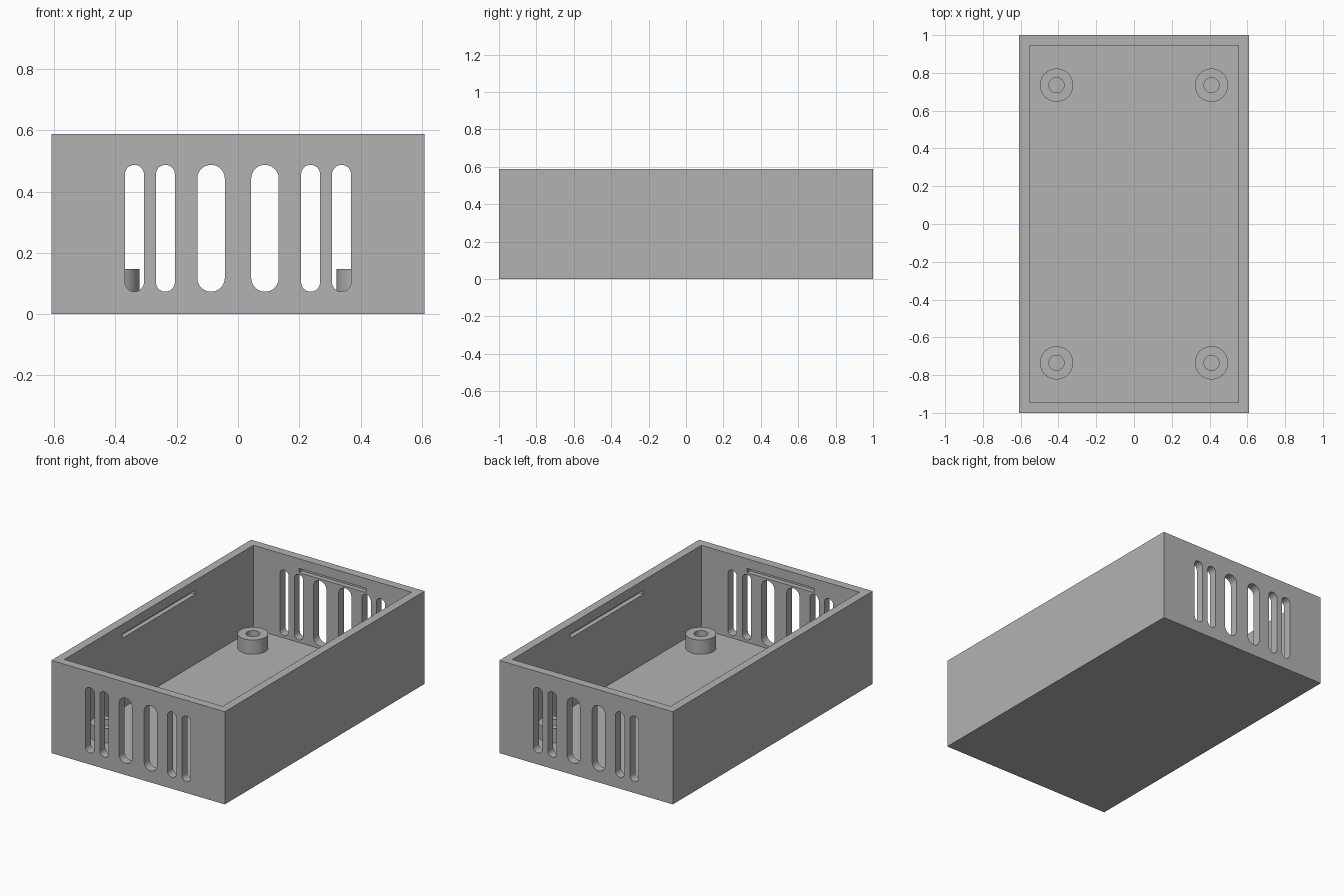
import bpy, bmesh
from math import sin, cos, pi
from mathutils import Matrix, Vector

if "Cube" in bpy.data.objects:
    bpy.data.objects.remove(bpy.data.objects["Cube"])

HX, HY, H = 0.608, 1.0, 0.587      # outer half sizes and height
IX, IY, FLOOR = 0.554, 0.946, 0.057  # cavity half sizes and floor level

grey = bpy.data.materials.new("plain grey")
grey.use_nodes = True
grey.diffuse_color = (0.45, 0.45, 0.45, 1)
grey.node_tree.nodes["Principled BSDF"].inputs["Base Color"].default_value = (0.45, 0.45, 0.45, 1)


def add_box(bm, lo, hi):
    lo, hi = Vector(lo), Vector(hi)
    m = Matrix.Translation((lo + hi) / 2) @ Matrix.Diagonal((*(hi - lo), 1))
    bmesh.ops.create_cube(bm, size=1, matrix=m)


def add_slot(bm, x, radius, z0, z1, steps=16):
    # Rounded slot outline, extruded through both end walls
    ring = []
    for zc, start in ((z1 - radius, 0), (z0 + radius, pi)):
        for i in range(steps + 1):
            a = start + pi * i / steps
            ring.append(bm.verts.new((x + radius * cos(a), -HY - 0.1, zc + radius * sin(a))))
    face = bm.faces.new(ring)
    ext = bmesh.ops.extrude_face_region(bm, geom=[face])["geom"]
    moved = [v for v in ext if isinstance(v, bmesh.types.BMVert)]
    bmesh.ops.translate(bm, verts=moved, vec=(0, 2 * HY + 0.2, 0))


def make(name, bm):
    bmesh.ops.recalc_face_normals(bm, faces=bm.faces[:])
    mesh = bpy.data.meshes.new(name)
    bm.to_mesh(mesh)
    bm.free()
    mesh.materials.append(grey)
    obj = bpy.data.objects.new(name, mesh)
    bpy.context.collection.objects.link(obj)
    return obj


def activate(obj):
    bpy.ops.object.select_all(action="DESELECT")
    obj.select_set(True)
    bpy.context.view_layer.objects.active = obj


def cut(obj, bm):
    cutter = make("cutter", bm)
    cutter.hide_render = True
    mod = obj.modifiers.new("cut", "BOOLEAN")
    mod.operation = "DIFFERENCE"
    mod.solver = "EXACT"
    mod.object = cutter
    activate(obj)
    bpy.ops.object.modifier_apply(modifier=mod.name)
    bpy.data.objects.remove(cutter)


# Open box
bm = bmesh.new()
add_box(bm, (-HX, -HY, 0), (HX, HY, H))
case = make("case", bm)
bm = bmesh.new()
add_box(bm, (-IX, -IY, FLOOR), (IX, IY, H + 0.1))
cut(case, bm)

# Vent slots in the front and back walls
bm = bmesh.new()
for side in (-1, 1):
    for x, radius in ((0.088, 0.045), (0.237, 0.031), (0.338, 0.031)):
        add_slot(bm, side * x, radius, 0.073, 0.487)
cut(case, bm)

# Snap grooves inside all four walls
Z0, Z1, DEEP = 0.499, 0.526, 0.03
bm = bmesh.new()
for side in (-1, 1):
    xs = sorted((side * (IX - 0.02), side * (IX + DEEP)))
    add_box(bm, (xs[0], -0.365, Z0), (xs[1], 0.365, Z1))
    ys = sorted((side * (IY - 0.02), side * (IY + DEEP)))
    add_box(bm, (-0.235, ys[0], Z0), (0.235, ys[1], Z1))
cut(case, bm)
activate(case)
bpy.ops.object.shade_smooth_by_angle()

# Screw bosses: a spun wall section, open to the floor
for sx, xname in ((-1, "right"), (1, "left")):
    for sy, yname in ((-1, "front"), (1, "back")):
        bm = bmesh.new()
        pts = [bm.verts.new(p) for p in
               ((0.04, 0, FLOOR), (0.04, 0, 0.147), (0.088, 0, 0.147), (0.088, 0, FLOOR))]
        edges = [bm.edges.new(pair) for pair in zip(pts, pts[1:])]
        bmesh.ops.spin(bm, geom=pts + edges, cent=(0, 0, 0), axis=(0, 0, 1),
                       angle=2 * pi, steps=48)
        bmesh.ops.remove_doubles(bm, verts=bm.verts[:], dist=0.0005)
        bmesh.ops.translate(bm, verts=bm.verts[:], vec=(sx * 0.41, sy * 0.735, 0))
        boss = make(f"screw_boss_{yname}_{xname}", bm)
        activate(boss)
        bpy.ops.object.shade_smooth_by_angle()
